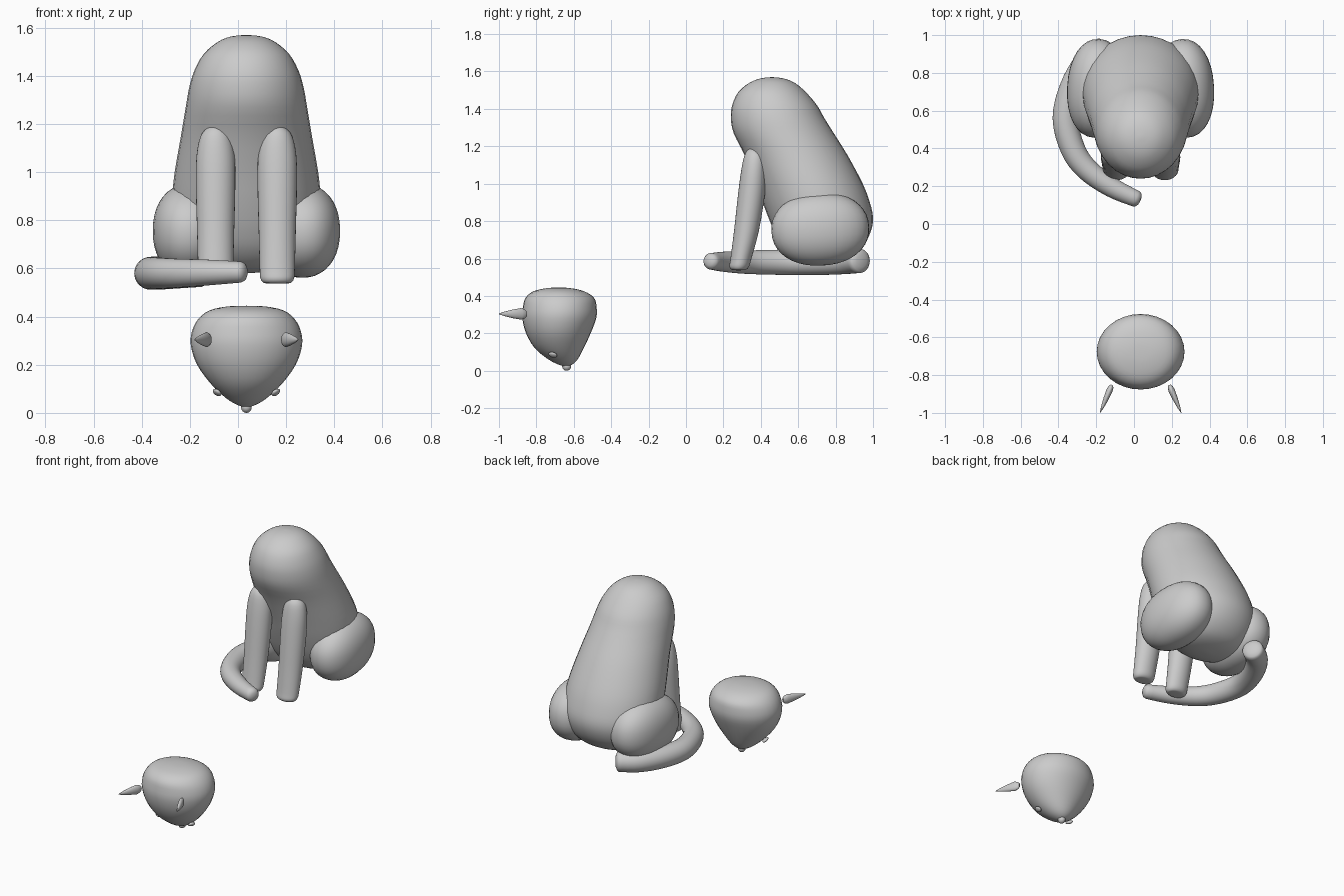
import bpy, bmesh, math
from mathutils import Vector

if "Cube" in bpy.data.objects:
    bpy.data.objects.remove(bpy.data.objects["Cube"])

CX = 0.035  # symmetry plane of the animal


def catmull(rows, steps=3):
    """Interpolate rows of numbers smoothly."""
    out = []
    n = len(rows)
    for i in range(n - 1):
        a, b, c, d = (rows[max(0, min(n - 1, k))] for k in (i - 1, i, i + 1, i + 2))
        for s in range(steps):
            t = s / steps
            out.append([0.5 * (2 * q + (r - p) * t + (2 * p - 5 * q + 4 * r - w) * t * t
                               + (3 * q - p - 3 * r + w) * t ** 3)
                        for p, q, r, w in zip(a, b, c, d)])
    out.append(list(rows[-1]))
    return out


def skin(name, rings, smooth=80):
    """rings: list of (centre, u, v) half axis vectors."""
    bm = bmesh.new()
    n = 32
    loops = [[bm.verts.new(c + u * math.cos(2 * math.pi * k / n) + v * math.sin(2 * math.pi * k / n))
              for k in range(n)] for c, u, v in rings]
    for a, b in zip(loops, loops[1:]):
        for k in range(n):
            bm.faces.new((a[k], a[(k + 1) % n], b[(k + 1) % n], b[k]))
    bm.faces.new(loops[0])
    bm.faces.new(loops[-1])
    bmesh.ops.remove_doubles(bm, verts=bm.verts, dist=0.0004)
    bmesh.ops.recalc_face_normals(bm, faces=bm.faces)
    return finish(name, bm, smooth)


def finish(name, bm, smooth=80):
    me = bpy.data.meshes.new(name)
    bm.to_mesh(me)
    bm.free()
    ob = bpy.data.objects.new(name, me)
    bpy.context.collection.objects.link(ob)
    bpy.ops.object.select_all(action='DESELECT')
    ob.select_set(True)
    bpy.context.view_layer.objects.active = ob
    bpy.ops.object.shade_smooth_by_angle(angle=math.radians(smooth))
    return ob


def upright(name, rows, cx=CX, steps=3):
    """rows: (z, front y, back y, half width)."""
    rings = []
    for z, f, b, w in catmull(rows, steps):
        rings.append((Vector((cx, (f + b) / 2, z)), Vector((max(w, 0), 0, 0)),
                      Vector((0, max((b - f) / 2, 0), 0))))
    return skin(name, rings)


def blob(name, centre, radii, power=1.0, rot=(0, 0, 0)):
    bm = bmesh.new()
    bmesh.ops.create_uvsphere(bm, u_segments=32, v_segments=20, radius=1)
    for v in bm.verts:
        v.co = Vector([math.copysign(abs(c) ** power, c) * r for c, r in zip(v.co, radii)])
    ob = finish(name, bm)
    ob.location = centre
    ob.rotation_euler = rot
    return ob


# leaning torso
upright("body", [
    (1.57, .46, .46, 0), (1.563, .40, .52, .065), (1.54, .34, .58, .12),
    (1.49, .28, .64, .178), (1.42, .247, .70, .217), (1.35, .24, .74, .238),
    (1.27, .255, .79, .252), (1.15, .315, .865, .272), (1.0, .375, .945, .298),
    (.9, .41, .983, .308), (.82, .44, 1.0, .308), (.75, .47, .99, .298),
    (.68, .51, .955, .272), (.62, .57, .895, .215), (.59, .645, .82, .125), (.58, .73, .73, 0)])

# detached head, muzzle pointing down
upright("head", [
    (.445, -.68, -.68, 0), (.442, -.74, -.62, .08), (.425, -.815, -.545, .155),
    (.39, -.858, -.492, .2), (.34, -.872, -.478, .226), (.28, -.875, -.48, .231),
    (.2, -.855, -.51, .205), (.12, -.808, -.547, .147), (.06, -.735, -.58, .083),
    (.032, -.68, -.61, .035), (.022, -.645, -.645, 0)])
blob("nose", (CX, -.638, .024), (.022, .024, .024))

# paired parts
for s, side in ((-1, "left"), (1, "right")):
    upright("front_leg_" + side, [
        (1.19, .36, .36, 0), (1.184, .335, .395, .032), (1.15, .312, .425, .062),
        (1.07, .295, .43, .079), (.95, .279, .423, .082), (.75, .257, .39, .077),
        (.6, .238, .35, .073), (.56, .232, .338, .07), (.543, .24, .325, .06),
        (.538, .255, .31, .045), (.537, .28, .28, 0)], CX + s * .128)
    blob("haunch_" + side, (CX + s * .232, .718, .757), (.157, .262, .195), .92,
         (math.radians(3), 0, math.radians(s * 3)))
    blob("eye_" + side, (CX + s * .122, -.712, .085), (.02, .024, .011), 1,
         (math.radians(-15), math.radians(-s * 35), 0))

    # ear spike pointing forward, diamond-like flattened section
    base = Vector((CX + s * .152, -.852, .304))
    tip = Vector((CX + s * .215, -1.0, .304))
    d = (tip - base).normalized()
    u = Vector((-d.y, d.x, 0))
    ear = []
    for t, w, h in ((0, .007, .014), (.08, .014, .025), (.2, .017, .031),
                    (.5, .014, .023), (.8, .008, .012), (1, .001, .002)):
        ear.append((base.lerp(tip, t), u * w, Vector((0, 0, h))))
    skin("ear_" + side, ear, 45)

# curled tail: x, y, z, radius
path = catmull([
    (-.155, .93, .587, .064), (-.25, .855, .584, .067), (-.325, .72, .581, .069),
    (-.363, .56, .58, .068), (-.325, .4, .58, .065), (-.25, .29, .58, .06),
    (-.12, .195, .583, .053), (.01, .134, .585, .044)], 4)
rings = []
for i, (x, y, z, r) in enumerate(path):
    a, b = path[max(i - 1, 0)], path[min(i + 1, len(path) - 1)]
    d = Vector((b[0] - a[0], b[1] - a[1], 0)).normalized()
    ring = (Vector((x, y, z)), Vector((-d.y, d.x, 0)), r, d)
    # rounded ends
    caps = [(0, 1)]
    if i == 0:
        caps = [(-.02, 0), (-.018, .5), (-.01, .85), (0, 1)]
    elif i == len(path) - 1:
        caps = [(0, 1), (.015, .85), (.024, .5), (.027, 0)]
    for off, k in caps:
        rings.append((ring[0] + d * off, ring[1] * r * k, Vector((0, 0, r * k))))
skin("tail", rings)
